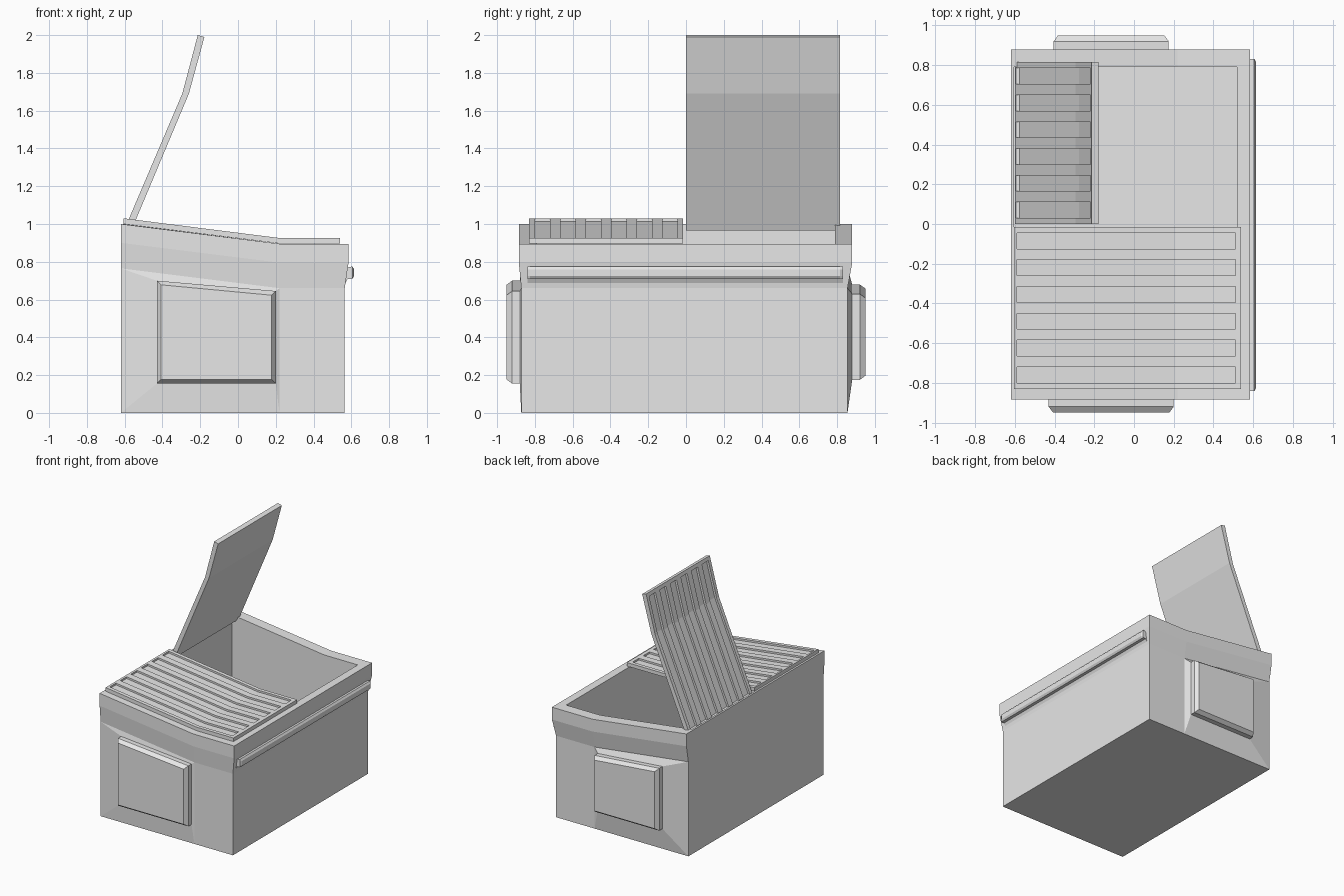
import bpy
import bmesh
from mathutils import Vector

cube = bpy.data.objects.get("Cube")
if cube:
    bpy.data.objects.remove(cube, do_unlink=True)

GREY = (0.8, 0.8, 0.8, 1.0)
grey = bpy.data.materials.new("light grey")
grey.use_nodes = True
grey.diffuse_color = GREY
grey.node_tree.nodes["Principled BSDF"].inputs["Base Color"].default_value = GREY


def finish(bm, name):
    """Turn a bmesh into a flat shaded object."""
    bmesh.ops.recalc_face_normals(bm, faces=bm.faces)
    mesh = bpy.data.meshes.new(name)
    bm.to_mesh(mesh)
    bm.free()
    mesh.materials.append(grey)
    obj = bpy.data.objects.new(name, mesh)
    bpy.context.collection.objects.link(obj)
    return obj


def loft(name, loops, cap_start=True):
    """Join closed loops of equal length and cap the ends."""
    bm = bmesh.new()
    rings = [[bm.verts.new(p) for p in loop] for loop in loops]
    for a, b in zip(rings, rings[1:]):
        for i in range(len(a)):
            j = (i + 1) % len(a)
            bm.faces.new((a[i], a[j], b[j], b[i]))
    if cap_start:
        bm.faces.new(rings[0])
    bm.faces.new(rings[-1])
    return finish(bm, name)


# Hollow bin body: outer wall, flared rim, inner wall and floor
BACK, BEND = -0.62, 0.22


def ring(back, front, y0, y1, drop=None, z=0.0):
    hi, lo = (z, z) if drop is None else (1.0 - drop, 0.895 - drop)
    return [(back, y0, hi), (BEND, y0, lo), (front, y0, lo),
            (front, y1, lo), (BEND, y1, lo), (back, y1, hi)]


loft("bin_body", [
    ring(BACK, 0.565, -0.872, 0.855),
    ring(BACK, 0.565, -0.872, 0.855, drop=0.235),
    ring(BACK, 0.585, -0.885, 0.88, drop=0.1),
    ring(BACK, 0.585, -0.885, 0.88, drop=0),
    ring(-0.605, 0.52, -0.79, 0.79, drop=0),
    ring(-0.605, 0.52, -0.79, 0.79, z=0.04),
])


# Side pockets, each rising out of a shallow sloped skirt on the end wall
def pocket(name, side, wall, x0, x1, z0, z_back, z_front):
    def quad(y, inset=0.0):
        a, b, low = x0 + inset, x1 - inset, z0 + inset
        return [(a, side * y, low), (b, side * y, low),
                (b, side * y, z_front - inset), (a, side * y, z_back - inset)]
    skirt = [(BACK, side * wall, 0), (BEND, side * wall, 0),
             (BEND, side * wall, 0.66), (BACK, side * wall, 0.765)]
    loft(name, [skirt, quad(0.88), quad(0.92), quad(0.95, 0.022)], cap_start=False)


pocket("right_pocket", -1, 0.872, -0.43, 0.2, 0.155, 0.7, 0.645)
pocket("left_pocket", 1, 0.855, -0.405, 0.175, 0.175, 0.68, 0.63)

# Long grab rail across the front wall
rail = [(0.56, 0.67), (0.58, 0.77), (0.605, 0.775), (0.615, 0.76),
        (0.615, 0.725), (0.605, 0.71), (0.58, 0.71)]


def rail_loop(y, taper=0.0):
    return [(x - taper * (x > 0.61), y, z) for x, z in rail]


loft("front_rail", [rail_loop(-0.84, 0.008), rail_loop(-0.825),
                    rail_loop(0.815), rail_loop(0.83, 0.008)])


# Lids: bent slabs with recessed channels on the outer side
def lid(name, outer, inner, y0, y1, grooves=6, width=0.08, margin=0.03):
    def stations(path):
        a, b, c = (Vector((x, 0, z)) for x, z in path)
        return [a, a.lerp(b, 0.02), b, b.lerp(c, 0.91), c]

    top, under = stations(outer), stations(inner)
    gap = (y1 - y0 - 2 * margin - grooves * width) / (grooves - 1)
    ys = [y0]
    for i in range(grooves):
        start = y0 + margin + i * (width + gap)
        ys += [start, start + width]
    ys.append(y1)

    bm = bmesh.new()
    grid = [[bm.verts.new((p.x, y, p.z)) for y in ys] for p in top]
    base = [[bm.verts.new((p.x, y, p.z)) for y in (y0, y1)] for p in under]
    channels = []
    for r in range(len(top) - 1):
        for c in range(len(ys) - 1):
            face = bm.faces.new((grid[r][c], grid[r][c + 1],
                                 grid[r + 1][c + 1], grid[r + 1][c]))
            if c % 2 and r in (1, 2):
                channels.append(face)
        bm.faces.new((base[r][0], base[r][1], base[r + 1][1], base[r + 1][0]))
        for e in (0, -1):
            bm.faces.new((grid[r][e], grid[r + 1][e], base[r + 1][e], base[r][e]))
    for r in (0, -1):
        bm.faces.new(grid[r] + base[r][::-1])

    # Sink the channels halfway into the slab
    sink = (under[2] - top[2]) * 0.5
    made = bmesh.ops.extrude_face_region(bm, geom=channels)["geom"]
    moved = [v for v in made if isinstance(v, bmesh.types.BMVert)]
    bmesh.ops.translate(bm, verts=moved, vec=sink)
    bmesh.ops.delete(bm, geom=[f for f in channels if f.is_valid], context='FACES_ONLY')
    finish(bm, name)


lid("closed_lid",
    [(-0.605, 1.03), (0.21, 0.927), (0.54, 0.927)],
    [(-0.605, 1.0), (0.21, 0.898), (0.54, 0.898)], -0.83, -0.015)
lid("open_lid",
    [(-0.6, 0.975), (-0.295, 1.69), (-0.213, 2.0)],
    [(-0.565, 0.965), (-0.26, 1.69), (-0.178, 1.99)], 0.0, 0.815)
